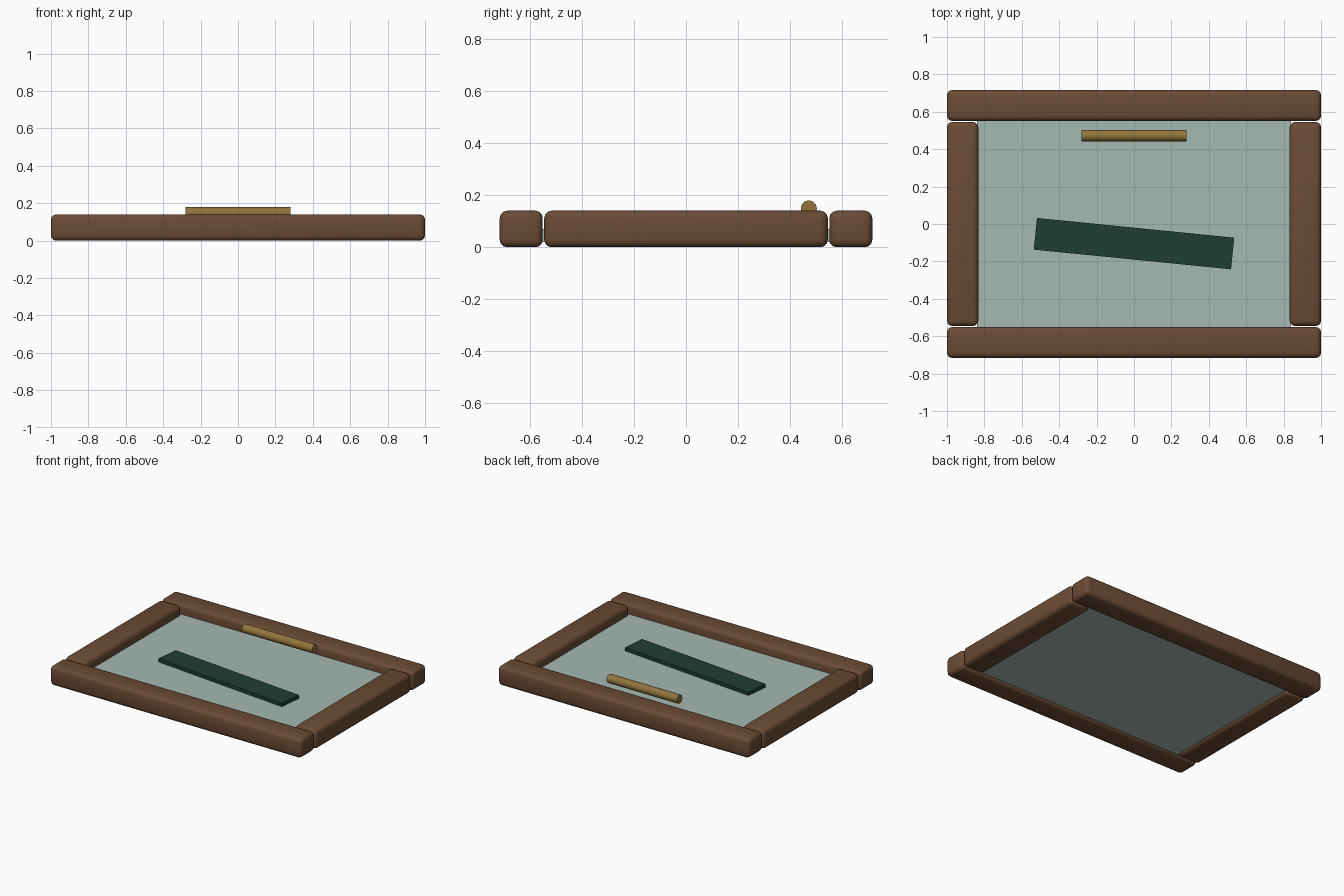
import bpy, math

if "Cube" in bpy.data.objects:
    bpy.data.objects.remove(bpy.data.objects["Cube"])


def material(name, rgb):
    # sRGB 0-255 to linear
    m = bpy.data.materials.new(name)
    lin = [((c / 255 + 0.055) / 1.055) ** 2.4 for c in rgb]
    m.diffuse_color = (*lin, 1)
    m.use_nodes = True
    m.node_tree.nodes["Principled BSDF"].inputs["Base Color"].default_value = m.diffuse_color
    return m


wood = material("brown wood", (107, 75, 53))
glass = material("pale sage", (165, 184, 177))
green = material("dark green", (32, 63, 50))
brass = material("brass", (146, 116, 61))


def box(name, size, loc, mat, rot=0, bevel=0):
    bpy.ops.mesh.primitive_cube_add(size=1, location=loc)
    o = bpy.context.object
    o.name = name
    o.scale = size
    bpy.ops.object.transform_apply(location=False, rotation=False, scale=True)
    o.rotation_euler.z = rot
    o.data.materials.append(mat)
    if bevel:
        b = o.modifiers.new("rounded edges", 'BEVEL')
        b.width = bevel
        b.segments = 3
        bpy.ops.object.modifier_apply(modifier=b.name)
        bpy.ops.object.shade_smooth_by_angle(angle=math.radians(35))
    return o


# Frame: long rails front and back, short rails between them
for label, s in (("front", -1), ("back", 1)):
    box(label + "_rail", (2.0, 0.165, 0.14), (0, s * 0.6335, 0.07), wood, bevel=0.028)
for label, s in (("left", -1), ("right", 1)):
    box(label + "_rail", (0.168, 1.09, 0.14), (s * 0.916, 0, 0.07), wood, bevel=0.028)

# Inset panel filling the frame
box("panel", (1.68, 1.11, 0.05), (0, 0, 0.045), glass)

# Tilted plank lying on the panel
box("plank", (1.06, 0.17, 0.03), (0, -0.105, 0.08), green, rot=math.radians(-5.7))

# Round bar near the back rail
bpy.ops.mesh.primitive_cylinder_add(vertices=12, radius=0.031, depth=0.56,
                                    location=(0, 0.472, 0.149),
                                    rotation=(0, math.pi / 2, 0))
bar = bpy.context.object
bar.name = "round_bar"
bar.data.materials.append(brass)
bpy.ops.object.shade_smooth_by_angle(angle=math.radians(35))
